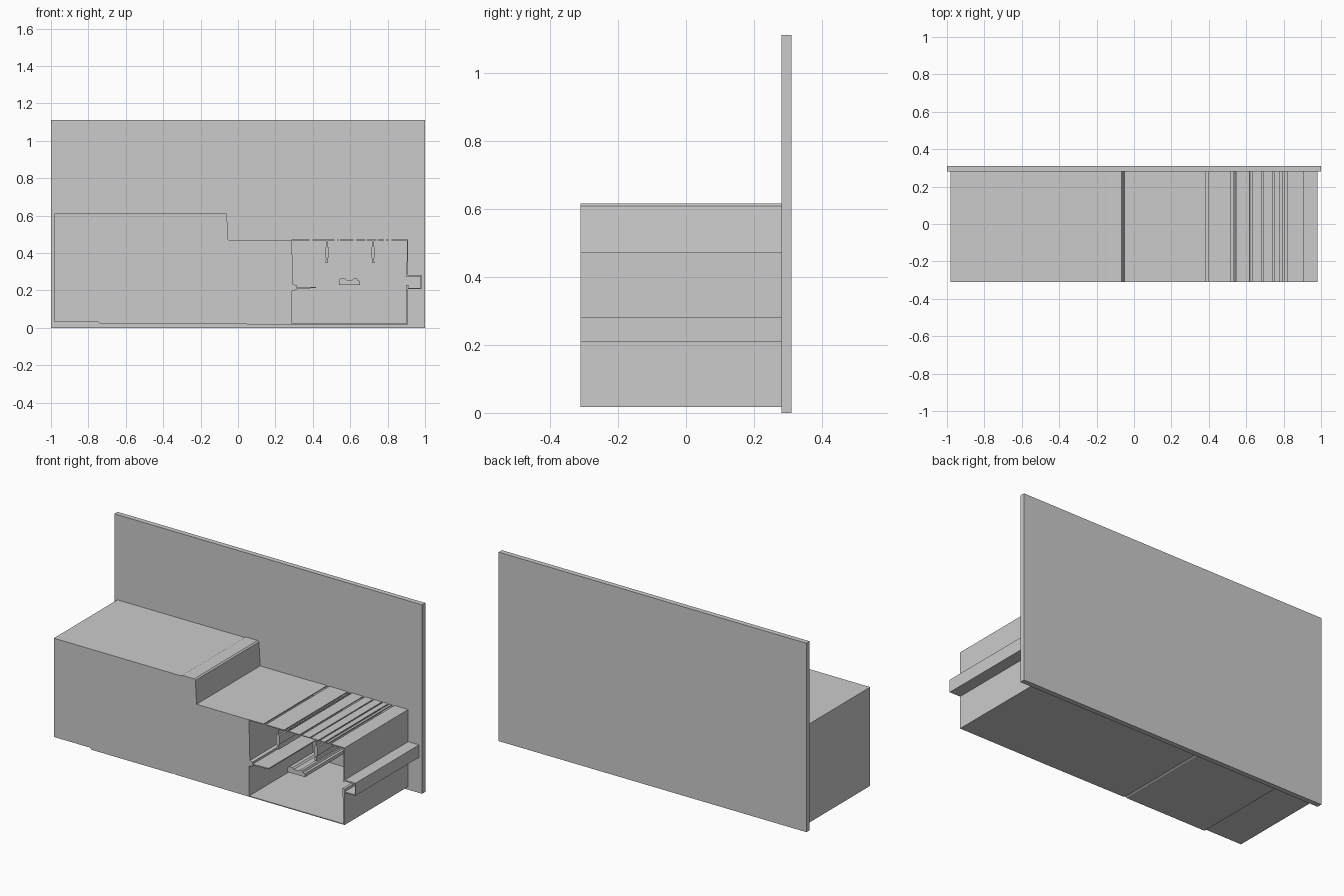
import bpy, bmesh

Y0, Y1 = -0.31, 0.282   # front and back of everything that is extruded from the panel


def extrude(name, profile, y0=Y0, y1=Y1):
    """Closed x/z profile pulled along y."""
    bm = bmesh.new()
    face = bm.faces.new([bm.verts.new((x, y0, z)) for x, z in profile])
    res = bmesh.ops.extrude_face_region(bm, geom=[face])
    verts = [g for g in res['geom'] if isinstance(g, bmesh.types.BMVert)]
    bmesh.ops.translate(bm, verts=verts, vec=(0, y1 - y0, 0))
    bmesh.ops.recalc_face_normals(bm, faces=bm.faces)
    me = bpy.data.meshes.new(name)
    bm.to_mesh(me)
    bm.free()
    ob = bpy.data.objects.new(name, me)
    bpy.context.collection.objects.link(ob)
    return ob


def bar(name, x0, x1, z0, z1, y0=Y0, y1=Y1):
    return extrude(name, [(x0, z0), (x1, z0), (x1, z1), (x0, z1)], y0, y1)


# Upright panel at the back
bar("back_panel", -1, 1, 0, 1.11, 0.28, 0.31)

# Stepped solid body with the small steps underneath and a lug on its right side
extrude("stepped_body", [
    (-0.98, 0.03), (-0.745, 0.03), (-0.735, 0.02), (-0.21, 0.02), (-0.2, 0.025),
    (-0.19, 0.02), (0.29, 0.018), (0.29, 0.198), (0.312, 0.202), (0.312, 0.228),
    (0.294, 0.232), (0.288, 0.47), (-0.052, 0.47), (-0.06, 0.608), (-0.068, 0.615),
    (-0.145, 0.615), (-0.155, 0.61), (-0.98, 0.61)])

# Thin floor and side walls of the open chamber
bar("chamber_floor", 0.29, 0.91, 0.018, 0.023)
extrude("lower_wall", [(0.902, 0.023), (0.91, 0.023), (0.91, 0.212), (0.912, 0.23),
                       (0.897, 0.23), (0.897, 0.212)])
extrude("upper_wall", [(0.901, 0.272), (0.91, 0.272), (0.91, 0.47), (0.904, 0.47)])

# Channel that sticks out to the right, open toward the chamber
extrude("side_channel", [
    (0.905, 0.208), (0.98, 0.208), (0.98, 0.282), (0.905, 0.282), (0.905, 0.275),
    (0.976, 0.275), (0.976, 0.213), (0.905, 0.213)])

# Thin roof strips separated by slots
for a, b in [(0.286, 0.383), (0.398, 0.516), (0.528, 0.536), (0.546, 0.618),
             (0.63, 0.683), (0.69, 0.74), (0.748, 0.78), (0.79, 0.804),
             (0.82, 0.91)]:
    bar("roof_strip", a, b, 0.466, 0.471)

# Hangers: neck, thick block and tapered tip
half = [(0.005, 0.468), (0.005, 0.432), (0.011, 0.428), (0.011, 0.377), (0.005, 0.373),
        (0.007, 0.346)]
for cx in (0.475, 0.722):
    extrude("hanger", [(cx + x, z) for x, z in half] +
            [(cx - x, z) for x, z in reversed(half)])

# Shelf on the left and notched tray in the middle
extrude("left_shelf", [(0.31, 0.208), (0.36, 0.21), (0.417, 0.213), (0.417, 0.219),
                       (0.36, 0.218), (0.31, 0.215)])
extrude("notched_tray", [
    (0.54, 0.23), (0.652, 0.23), (0.652, 0.25), (0.64, 0.253), (0.636, 0.265),
    (0.62, 0.265), (0.612, 0.256), (0.58, 0.256), (0.572, 0.265), (0.552, 0.265),
    (0.54, 0.258)])
